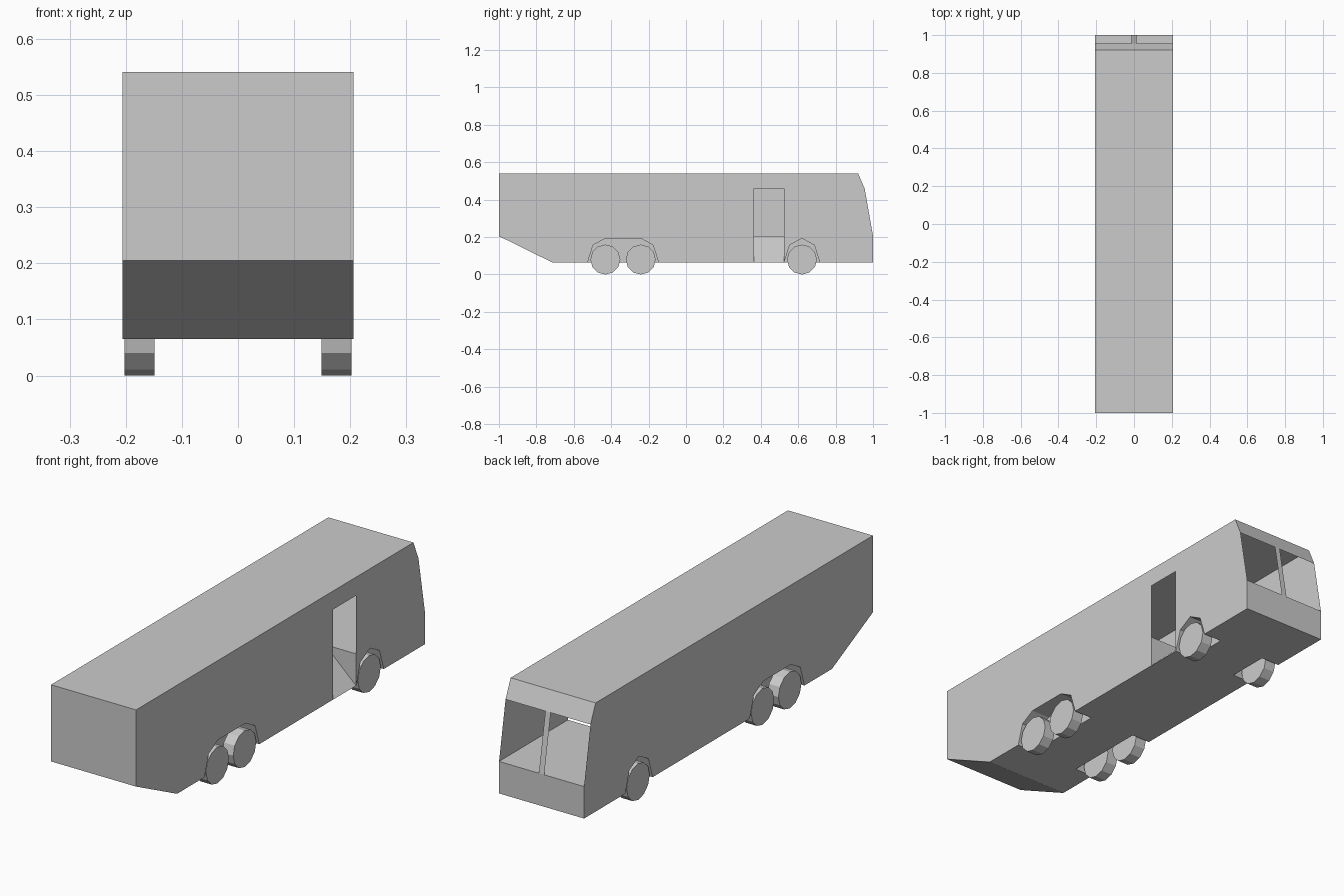
import bpy, bmesh, math
from mathutils import Matrix

if "Cube" in bpy.data.objects:
    bpy.data.objects.remove(bpy.data.objects["Cube"])

W = 0.206                      # half width of the body
LOW, DECK, ROOF = 0.065, 0.205, 0.541
WELL = W - 0.09                # inner wall of the wheel wells
DOOR = (0.363, 0.523, 0.46)    # y start, y end, top
AXLES = (-0.431, -0.242, 0.62)


def make(name, faces, recalc=False):
    """Object from a list of faces, each a list of points."""
    bm = bmesh.new()
    for pts in faces:
        bm.faces.new([bm.verts.new(p) for p in pts])
    bmesh.ops.remove_doubles(bm, verts=bm.verts, dist=1e-5)
    if recalc:
        bmesh.ops.recalc_face_normals(bm, faces=bm.faces)
    me = bpy.data.meshes.new(name)
    bm.to_mesh(me)
    bm.free()
    ob = bpy.data.objects.new(name, me)
    bpy.context.collection.objects.link(ob)
    return ob


def arch(a, b):
    """Faceted wheel arch over axles a to b, as (y, z) points."""
    pts = [(a - 0.095, LOW), (a - 0.066, 0.157), (a, 0.193)]
    if b > a:
        pts.append((b, 0.193))
    return pts + [(b + 0.066, 0.157), (b + 0.095, LOW)]


def across(p, q):
    """Panel spanning the full width between two profile points."""
    return [(-W, *p), (W, *p), (W, *q), (-W, *q)]


# Side outlines, with the arches and the doorway cut into the lower edge
arches = [arch(AXLES[0], AXLES[1]), arch(AXLES[2], AXLES[2])]
d0, d1, dtop = DOOR
doorway = [(d0, LOW), (d0, dtop), (d1, dtop), (d1, LOW)]
tail = [(-1, ROOF), (-1, DECK), (-0.716, LOW)]
nose = [(1, LOW), (1, DECK), (0.955, 0.46), (0.92, ROOF)]
left = tail + arches[0] + arches[1] + nose
right = tail + arches[0] + doorway + arches[1] + nose
faces = [[(-W, *p) for p in left], [(W, *p) for p in right]]

# Roof, rear, sloped tail, front panel and brow; the windscreen stays open
for p, q in ((nose[3], tail[0]), (tail[0], tail[1]), (tail[1], tail[2]),
             (nose[0], nose[1]), (nose[2], nose[3])):
    faces.append(across(p, q))

# Underside with notches for the wheel wells
edge = [(W, -0.716)]
for a in arches:
    y0, y1 = a[0][0], a[-1][0]
    edge += [(W, y0), (WELL, y0), (WELL, y1), (W, y1)]
edge.append((W, 1))
outline = edge + [(-x, y) for x, y in reversed(edge)]
faces.append([(x, y, LOW) for x, y in outline])

# Wheel well liners
for s in (-1, 1):
    for a in arches:
        for p, q in zip(a, a[1:]):
            faces.append([(s * W, *p), (s * W, *q), (s * WELL, *q), (s * WELL, *p)])
        faces.append([(s * WELL, *p) for p in a])
make("bus_body", faces, recalc=True)

# Cabin floor with the sloping entrance ramp and its two cheeks
R = W - 0.15
floor = [(-W, -1), (W, -1), (W, d0), (R, d0), (R, d1), (W, d1), (W, 1), (-W, 1)]
make("floor_and_entrance_ramp", [
    [(x, y, DECK) for x, y in floor],
    [(R, d0, DECK), (W, d0, LOW), (W, d1, LOW), (R, d1, DECK)],
    [(R, d0, DECK), (W, d0, DECK), (W, d0, LOW)],
    [(R, d1, DECK), (W, d1, LOW), (W, d1, DECK)],
])

# Windscreen centre pillar
P = 0.013
make("windscreen_pillar", [[(P, *nose[1]), (-P, *nose[1]), (-P, *nose[2]), (P, *nose[2])]])

# Twelve-sided wheels, one vertex touching the ground
for s, side in ((-1, "left"), (1, "right")):
    for y, axle in zip(AXLES, ("rear", "middle", "front")):
        bm = bmesh.new()
        bmesh.ops.create_cone(bm, cap_ends=True, segments=12, radius1=0.08,
                              radius2=0.08, depth=0.053,
                              matrix=Matrix.Translation((s * 0.1755, y, 0.08))
                              @ Matrix.Rotation(math.pi / 2, 4, 'Y'))
        me = bpy.data.meshes.new(f"{axle}_{side}_wheel")
        bm.to_mesh(me)
        bm.free()
        bpy.context.collection.objects.link(bpy.data.objects.new(me.name, me))
